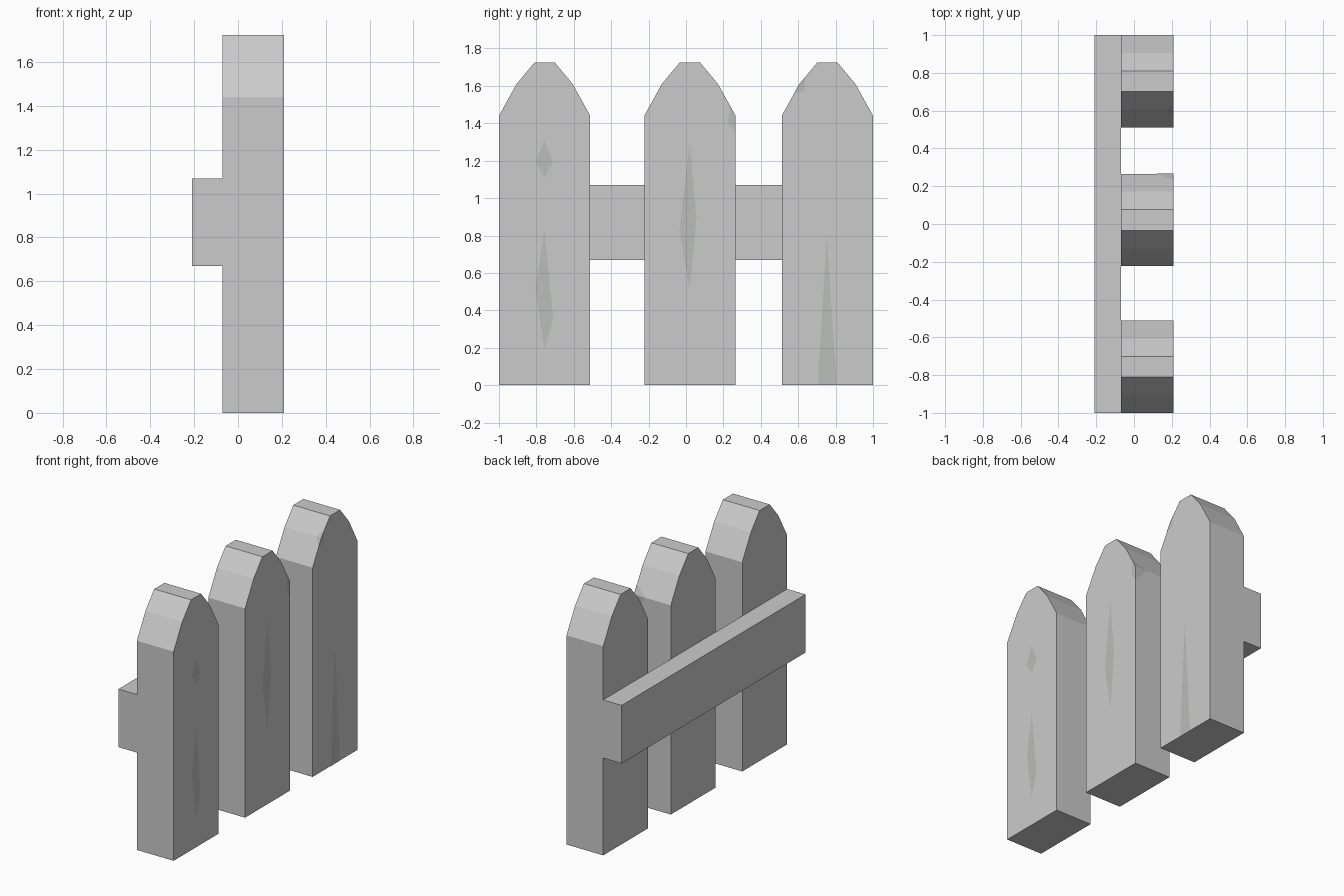
import bpy
from mathutils import Vector

if "Cube" in bpy.data.objects:
    bpy.data.objects.remove(bpy.data.objects["Cube"])

FRONT, BACK = 0.21, -0.07      # x of the picket faces
LIFT = 0.0015                  # marks sit just proud of the wood

mark_mat = bpy.data.materials.new("dark_grain")
mark_mat.diffuse_color = (0.5, 0.51, 0.49, 1)
mark_mat.use_nodes = True
mark_mat.node_tree.nodes["Principled BSDF"].inputs["Base Color"].default_value = mark_mat.diffuse_color


def make(name, verts, faces, mat=None):
    me = bpy.data.meshes.new(name)
    me.from_pydata(verts, [], faces)
    me.update()
    ob = bpy.data.objects.new(name, me)
    bpy.context.collection.objects.link(ob)
    if mat:
        me.materials.append(mat)
    return ob


def prism(name, profile, x0, x1):
    """Extrude a counter-clockwise (y, z) outline along x."""
    n = len(profile)
    verts = [(x, y, z) for x in (x0, x1) for y, z in profile]
    faces = [tuple(range(n))[::-1], tuple(range(n, 2 * n))]
    faces += [(i, (i + 1) % n, n + (i + 1) % n, n + i) for i in range(n)]
    return make(name, verts, faces)


def marks(name, polys):
    """Flat patches, each given as (outward direction, 3D points)."""
    verts, faces = [], []
    for out, pts in polys:
        pts = [Vector(p) for p in pts]
        nrm = (pts[1] - pts[0]).cross(pts[2] - pts[0]).normalized()
        if nrm.dot(Vector(out)) < 0:
            pts.reverse()
            nrm.negate()
        faces.append(tuple(range(len(verts), len(verts) + len(pts))))
        verts += [p + nrm * LIFT for p in pts]
    return make(name, verts, faces, mark_mat)


def front(*yz):
    return ((1, 0, 0), [(FRONT, y, z) for y, z in yz])


# Three pickets with faceted pointed tops
half = [(0.244, 0), (0.244, 1.44), (0.15, 1.61), (0.055, 1.724)]
for side, yc in (("left", -0.756), ("middle", 0.021), ("right", 0.756)):
    outline = [(yc + y, z) for y, z in half] + [(yc - y, z) for y, z in reversed(half)]
    prism(side + "_picket", outline, BACK, FRONT)

# Cross rail behind the pickets
prism("cross_rail", [(-1, 0.67), (1, 0.67), (1, 1.07), (-1, 1.07)], -0.21, BACK)

# Dark grain streaks on the front faces
marks("left_grain", [
    front((-0.757, 1.31), (-0.805, 1.19), (-0.757, 1.11), (-0.71, 1.19)),
    front((-0.757, 0.83), (-0.805, 0.52), (-0.757, 0.19), (-0.71, 0.36))])
marks("middle_grain", [
    front((0.02, 1.30), (-0.035, 0.83), (0.02, 0.51), (0.056, 0.89))])
marks("right_grain", [front((0.753, 0.81), (0.705, 0), (0.805, 0))])

# Worn patches that wrap around the shoulder edges
marks("middle_edge_wear", [
    front((0.232, 1.5), (0.225, 1.4), (0.265, 1.34), (0.265, 1.44)),
    ((0, 1, 0), [(FRONT, 0.265, 1.34), (FRONT, 0.265, 1.44), (0.12, 0.265, 1.44)]),
    ((0, 1, 1), [(FRONT, 0.265, 1.44), (FRONT, 0.232, 1.5), (0.12, 0.265, 1.44)])])
marks("right_edge_wear", [
    front((0.578, 1.56), (0.634, 1.57), (0.64, 1.65), (0.606, 1.61)),
    ((0, -1, 1), [(FRONT, 0.578, 1.56), (FRONT, 0.606, 1.61), (0.17, 0.606, 1.61)]),
    ((0, -1, 1), [(FRONT, 0.606, 1.61), (FRONT, 0.64, 1.65), (0.17, 0.606, 1.61)])])
